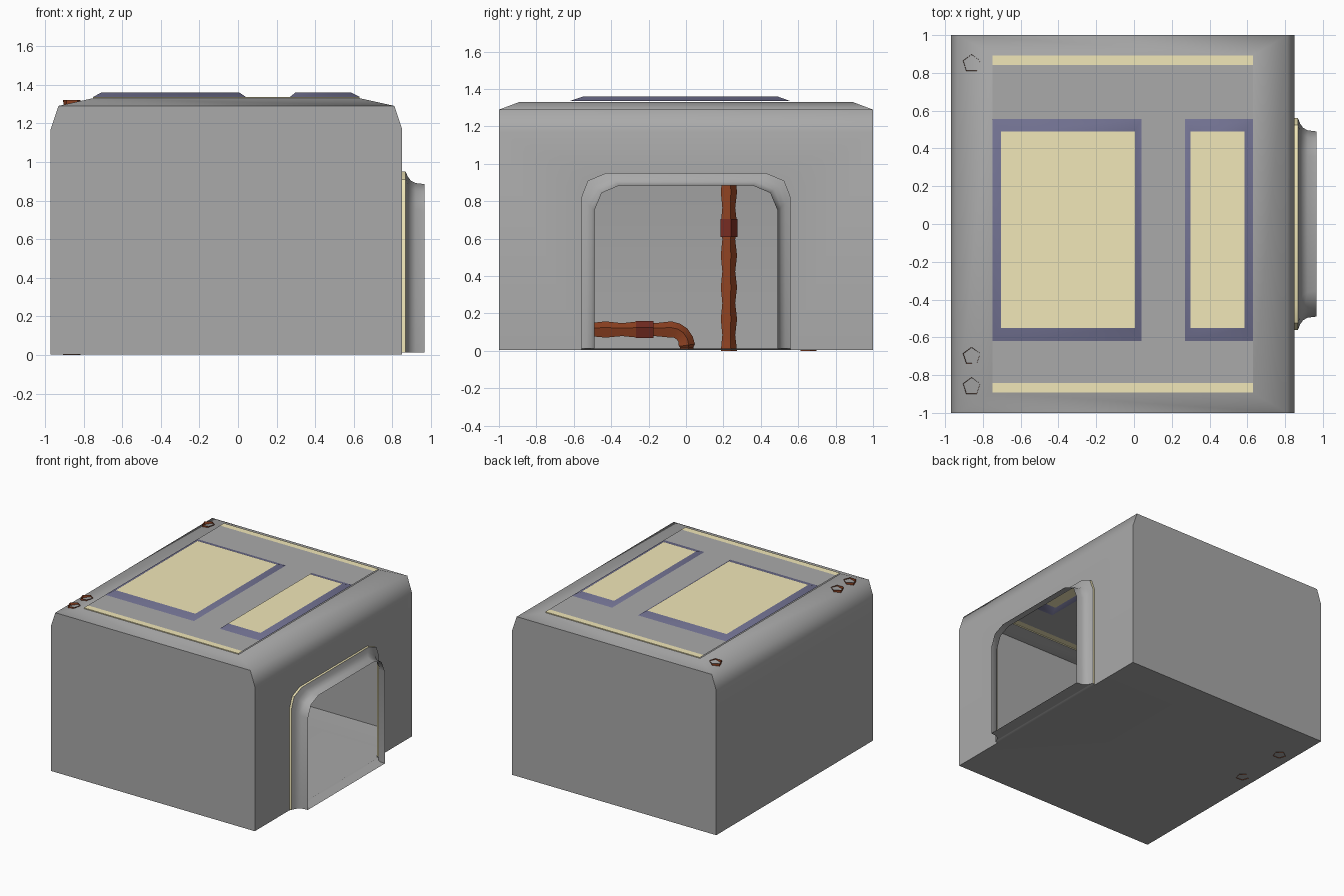
import bpy, bmesh, math
from mathutils import Vector

if "Cube" in bpy.data.objects:
    bpy.data.objects.remove(bpy.data.objects["Cube"])


def material(name, col):
    m = bpy.data.materials.new(name)
    m.diffuse_color = (*col, 1)
    m.use_nodes = True
    m.node_tree.nodes["Principled BSDF"].inputs["Base Color"].default_value = m.diffuse_color
    return m


GREY = material("dark_grey_panel", (0.4, 0.4, 0.4))
GLOW = material("warm_light", (0.88, 0.8, 0.48))
BLUE = material("blue_trim", (0.17, 0.17, 0.29))
RUST = material("rust_pipe", (0.28, 0.055, 0.016))
DARK = material("dark_rust", (0.18, 0.025, 0.016))


def make(name, faces, mat, centre=None, angle=35):
    """faces: list of point lists; centre: the point that normals face."""
    bm = bmesh.new()
    for pts in faces:
        bm.faces.new([bm.verts.new(p) for p in pts])
    bmesh.ops.remove_doubles(bm, verts=bm.verts, dist=0.0005)
    if centre:
        for f in bm.faces:
            f.normal_update()
            if f.normal.dot(f.calc_center_median() - Vector(centre)) > 0:
                f.normal_flip()
    else:
        bmesh.ops.recalc_face_normals(bm, faces=bm.faces)
    me = bpy.data.meshes.new(name)
    bm.to_mesh(me)
    bm.free()
    me.materials.append(mat)
    ob = bpy.data.objects.new(name, me)
    bpy.context.collection.objects.link(ob)
    bpy.ops.object.select_all(action='DESELECT')
    bpy.context.view_layer.objects.active = ob
    ob.select_set(True)
    bpy.ops.object.shade_smooth_by_angle(angle=math.radians(angle))


def rect(x0, x1, y0, y1, z):
    return [(x0, y0, z), (x1, y0, z), (x1, y1, z), (x0, y1, z)]


def band(a, b, closed=True):
    n = len(a)
    return [[a[i], a[(i + 1) % n], b[(i + 1) % n], b[i]]
            for i in range(n if closed else n - 1)]


def arch(half):
    return [(-y, z) for y, z in half] + [(y, z) for y, z in reversed(half)]


INSIDE = (0, 0, 0.65)
X0, X1, Z0, ZW, ZR, ZC, ZE = -0.97, 0.85, 0.004, 1.17, 1.29, 1.337, 1.33
OUTER = arch([(0.56, 0.012), (0.56, 0.82), (0.525, 0.91), (0.43, 0.95)])
INNER = arch([(0.49, 0.012), (0.49, 0.75), (0.45, 0.845), (0.355, 0.885)])

# Room shell: end walls, left wall, right wall around the doorway
section = [(X0, Z0), (X0, ZW), (-0.93, ZR), (0.81, ZR), (X1, ZW), (X1, Z0)]
shell = [[(x, s, z) for x, z in section] for s in (-1, 1)]
for a, b in (section[0:2], section[1:3], section[3:5]):
    shell.append([(a[0], -1, a[1]), (a[0], 1, a[1]), (b[0], 1, b[1]), (b[0], -1, b[1])])
hole = [(-0.56, Z0)] + OUTER + [(0.56, Z0)]
shell.append([(X1, y, z) for y, z in [(-1, Z0)] + hole + [(1, Z0), (1, ZW), (-1, ZW)]])

# Ceiling grid with openings for the two light wells, sloping border
xs = [-0.75, 0.04, 0.27, 0.63]
ys = [-0.842, -0.62, 0.555, 0.842]
for i in range(3):
    for j in range(3):
        if j != 1 or i == 1:
            shell.append(rect(xs[i], xs[i + 1], ys[j], ys[j + 1], ZC))
low_edge = rect(-0.75, 0.63, -0.893, 0.893, ZE)
shell += band(low_edge, rect(-0.93, 0.81, -1, 1, ZR))
make("room_shell", shell, GREY, INSIDE, 62)

# Strip lights set along the long ceiling edges, stepped on the outside
strips = []
for s in (-1, 1):
    inner, outer = s * 0.842, s * 0.893
    strips.append(rect(-0.75, 0.63, inner, outer, ZC))
    strips.append([(-0.75, outer, ZE), (0.63, outer, ZE), (0.63, outer, ZC), (-0.75, outer, ZC)])
make("strip_lights", strips, GLOW, INSIDE)

# Ceiling light wells: sloped blue frame and glowing panel
for name, x0, x1, i0, i1 in (("large", -0.75, 0.04, -0.705, 0.005),
                             ("small", 0.27, 0.63, 0.298, 0.585)):
    low = rect(x0, x1, -0.62, 0.555, ZC)
    top = rect(i0, i1, -0.55, 0.49, 1.36)
    make(name + "_light_frame", band(low, top), BLUE, INSIDE, 60)
    make(name + "_light_panel", [top], GLOW, INSIDE)


# Doorway: glowing seam, flared collar; sill joined to the floor
def arch_ring(x, t):
    return [(x, a[0] + (b[0] - a[0]) * t, a[1] + (b[1] - a[1]) * t)
            for a, b in zip(OUTER, INNER)]


DOOR = (0.8, 0, 0.45)
make("door_seam_light", band(arch_ring(X1, 0), arch_ring(0.868, 0), False), GLOW, DOOR)
stations = [(0.868, 0), (0.88, 0.42), (0.895, 0.72), (0.92, 0.92), (0.967, 1)]
collar = []
floor = [[(X0, -1, Z0), (X1, -1, Z0), (X1, -0.56, Z0), (X1, 0.56, Z0), (X1, 1, Z0), (X0, 1, Z0)],
         [(X1, -0.56, Z0), (0.868, -0.56, 0.012), (0.868, 0.56, 0.012), (X1, 0.56, Z0)]]
for (xa, ta), (xb, tb) in zip(stations, stations[1:]):
    a, b = arch_ring(xa, ta), arch_ring(xb, tb)
    collar += band(a, b, False)
    floor.append([a[0], a[-1], b[-1], b[0]])
make("door_collar", collar, GREY, DOOR, 50)
make("floor", floor, GREY, INSIDE)


# Five-sided pipes running in a plane along the left wall
PX = -0.86


def tube(stations):
    """stations: (y, z, radius) along the pipe."""
    rings = []
    for i, (y, z, r) in enumerate(stations):
        p, q = stations[max(i - 1, 0)], stations[min(i + 1, len(stations) - 1)]
        t = Vector((0, q[0] - p[0], q[1] - p[1])).normalized()
        side = Vector((1, 0, 0))
        n = t.cross(side)
        angles = [math.radians(90 + 72 * k) for k in range(5)]
        rings.append([Vector((PX, y, z)) + r * (math.cos(a) * side + math.sin(a) * n)
                      for a in angles])
    return [f for a, b in zip(rings, rings[1:]) for f in band(a, b)]


def pipe(name, corners, couplings, bend=0.08):
    pts = [Vector(c) for c in corners]
    path, start = [], pts[0]
    for i in range(1, len(pts)):
        d = (pts[i] - pts[i - 1]).normalized()
        last = i == len(pts) - 1
        end = pts[i] if last else pts[i] - d * bend
        # waisted lengths between flared joints
        n = max(1, round((end - start).length / 0.18))
        for k in range(2 * n + 1):
            p = start.lerp(end, k / (2 * n))
            path.append((p.x, p.y, 0.038 if k % 2 else 0.048))
        if not last:
            # quarter-circle elbow
            e = (pts[i + 1] - pts[i]).normalized()
            for k in (1, 2, 3):
                a = math.radians(22.5 * k)
                p = end + e * bend * (1 - math.cos(a)) + d * bend * math.sin(a)
                path.append((p.x, p.y, 0.045))
            start = pts[i] + e * bend
    make(name, tube(path), RUST)
    # thicker couplings
    sleeves = []
    for y, z, dy, dz in couplings:
        sleeves += tube([(y - dy, z - dz, 0.051), (y + dy, z + dz, 0.051)])
    make(name + "_couplings", sleeves, DARK)


L = 0.047
pipe("middle_pipe", [(0.225, 0), (0.225, 1.1), (-0.7, 1.1), (-0.7, 1.32)],
     [(0.225, 0.657, 0, L), (-0.25, 1.1, -L, 0)])
pipe("corner_pipe", [(0.0, 0.006), (0.0, 0.11), (-0.86, 0.11), (-0.86, 1.32)],
     [(-0.22, 0.11, -L, 0), (-0.86, 0.7, 0, L)])
pipe("far_pipe", [(0.65, 0), (0.65, 0.8), (0.85, 0.8), (0.85, 1.32)],
     [(0.65, 0.5, 0, L)])
